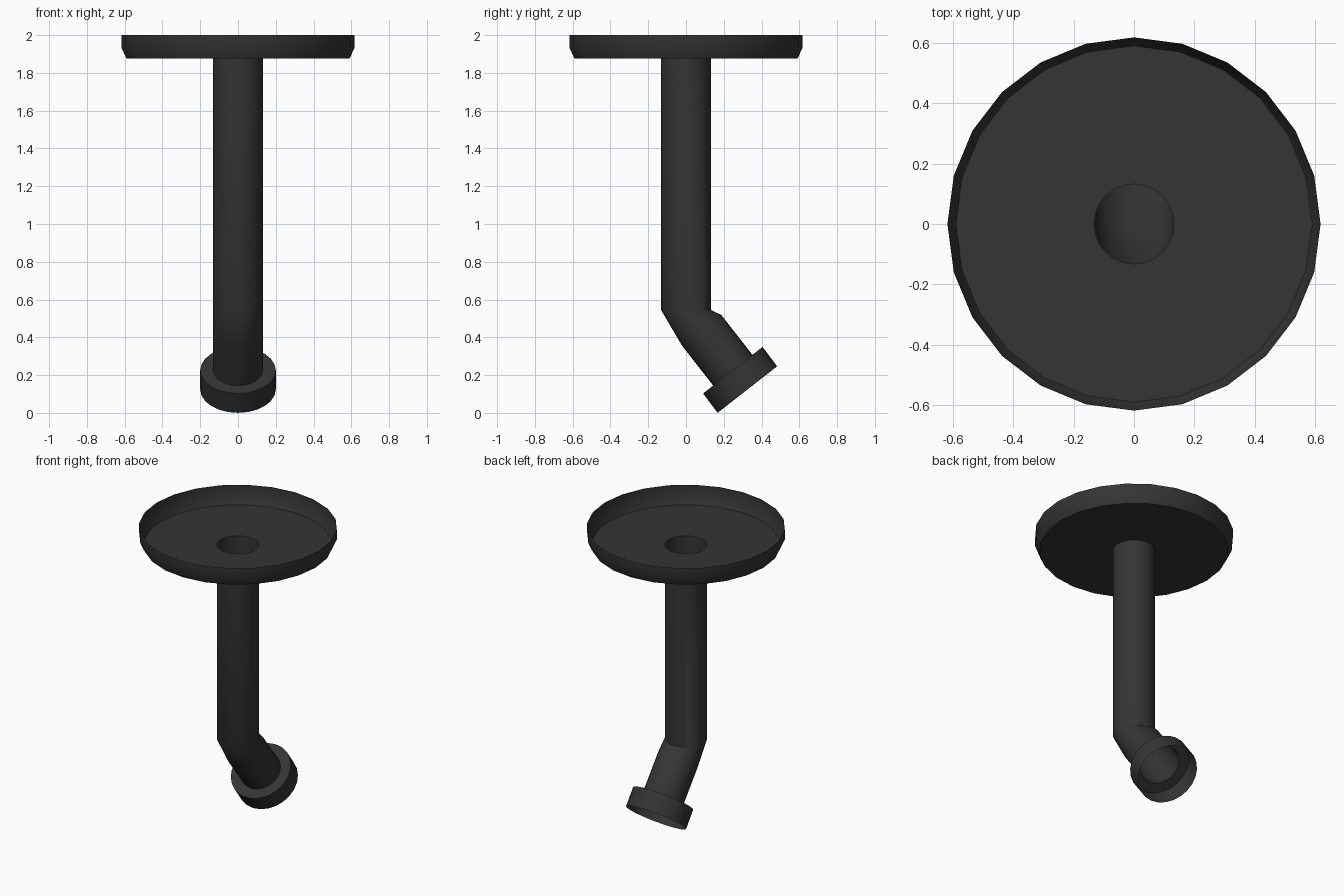
import bpy, bmesh, math
from mathutils import Vector

if "Cube" in bpy.data.objects:
    bpy.data.objects.remove(bpy.data.objects["Cube"])

SIDES = 24
TILT = math.atan2(0.616, 0.788)   # tilt of the lower arm and nozzle

mat = bpy.data.materials.new("dark_metal")
mat.diffuse_color = (0.035, 0.035, 0.035, 1)
mat.use_nodes = True
mat.node_tree.nodes["Principled BSDF"].inputs["Base Color"].default_value = mat.diffuse_color


def loft(name, rings):
    """Skin circular rings given as (y, z, radius, tilt about x)."""
    bm = bmesh.new()
    loops = []
    for y, z, r, tilt in rings:
        across = Vector((0, math.cos(tilt), math.sin(tilt)))
        loop = []
        for i in range(SIDES):
            a = 2 * math.pi * i / SIDES
            loop.append(bm.verts.new(Vector((r * math.cos(a), y, z)) + across * (r * math.sin(a))))
        loops.append(loop)
    for lo, hi in zip(loops, loops[1:]):
        for i in range(SIDES):
            j = (i + 1) % SIDES
            bm.faces.new((lo[i], lo[j], hi[j], hi[i]))
    bmesh.ops.recalc_face_normals(bm, faces=bm.faces)
    me = bpy.data.meshes.new(name)
    bm.to_mesh(me)
    bm.free()
    me.materials.append(mat)
    ob = bpy.data.objects.new(name, me)
    bpy.context.collection.objects.link(ob)
    bpy.ops.object.select_all(action='DESELECT')
    ob.select_set(True)
    bpy.context.view_layer.objects.active = ob
    bpy.ops.object.shade_smooth_by_angle(angle=math.radians(35))
    return ob


# Shallow open dish with a hole where the pipe meets its floor
loft("mounting_dish", [
    (0, 1.875, 0.132, 0),
    (0, 1.875, 0.59, 0),
    (0, 1.935, 0.618, 0),
    (0, 2.0, 0.618, 0),
])

# Bent pipe: straight drop, elbow, tilted arm
loft("bent_pipe", [
    (0, 1.875, 0.132, 0),
    (0, 0.545, 0.132, 0),
    (0.083, 0.437, 0.132, TILT),
    (0.248, 0.226, 0.132, TILT),
])

# Wider open collar at the end of the arm
loft("nozzle_collar", [
    (0.248, 0.226, 0.132, TILT),
    (0.248, 0.226, 0.2, TILT),
    (0.325, 0.1235, 0.2, TILT),
])
